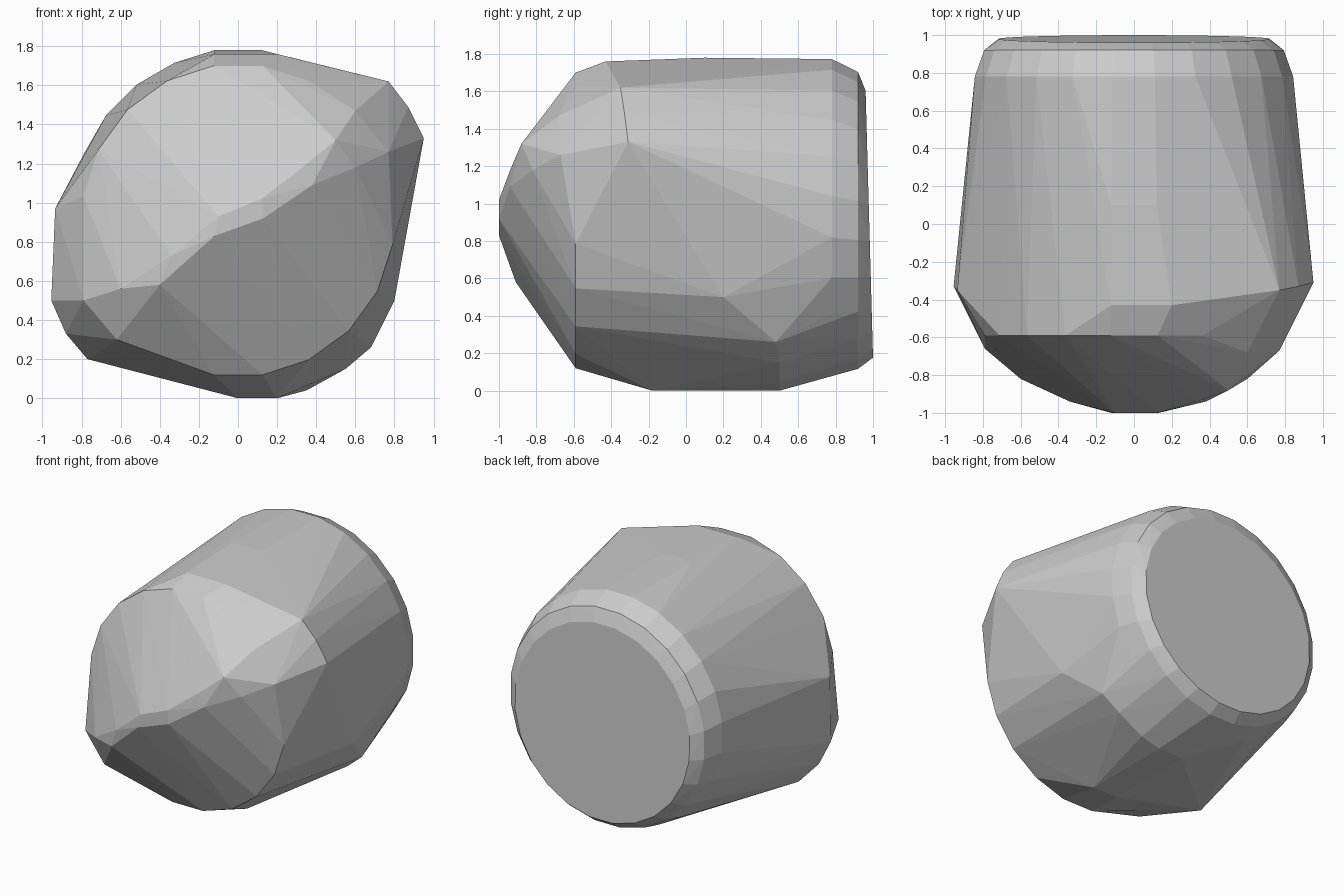
import bpy, bmesh
from math import sin, cos, pi

CZ = 0.91


def ring(y, r, n=20, tilt=0.0, drop=0.0, phase=0.5):
    """Circle of points around the y axis, optionally leaning in z."""
    pts = []
    for i in range(n):
        a = 2 * pi * (i + phase) / n
        pts.append((r * cos(a), y + tilt * sin(a), CZ + drop + r * sin(a)))
    return pts


points = []
# front rim
points += ring(-0.59, 0.80)
# rounded back rim and the back face
points += ring(0.78, 0.85, 24, drop=0.02)
points += ring(0.92, 0.80, 24, drop=0.0)
points += ring(0.98, 0.72, 24, tilt=-0.02, drop=-0.02)
# upper shoulder
points += [(-0.12, -0.43, 1.76), (0.2, -0.43, 1.76), (0.12, 0.1, 1.78), (-0.12, 0.1, 1.78)]
# rounded front ridge running diagonally
points += [
    (-0.12, -1, 0.83), (-0.1, -1, 0.93), (0.13, -1, 0.92), (0.12, -1, 1.02),
    (0.38, -0.94, 1.09), (0.33, -0.94, 1.18), (0.6, -0.82, 1.18), (0.5, -0.88, 1.32),
    (0.77, -0.67, 1.26), (0.6, -0.68, 1.47),
    (-0.4, -0.91, 0.58), (-0.34, -0.94, 0.73), (-0.6, -0.82, 0.56),
    (-0.62, -0.68, 0.3), (-0.79, -0.66, 0.5)]
# side corners
points += [
    (0.95, -0.31, 1.33), (0.77, -0.35, 1.62), (0.87, -0.33, 1.49),
    (-0.955, -0.33, 0.5), (-0.77, -0.22, 0.2), (-0.88, -0.3, 0.33),
    (-0.935, -0.35, 0.97)]
# base and lower right belly
points += [
    (0, -0.18, 0), (0.2, -0.18, 0), (0.2, 0.5, 0), (0, 0.5, 0),
    (0.35, 0.5, 0.04), (0.55, 0.5, 0.15), (0.68, 0.48, 0.26), (0.8, 0.2, 0.5)]

# wrap everything in one convex faceted shell
bm = bmesh.new()
for p in points:
    bm.verts.new((p[0], max(-1, min(1, p[1])), p[2]))
res = bmesh.ops.convex_hull(bm, input=bm.verts)
bmesh.ops.delete(bm, geom=[v for v in bm.verts if not v.link_faces], context='VERTS')
bmesh.ops.recalc_face_normals(bm, faces=bm.faces)
mesh = bpy.data.meshes.new("faceted_stone")
bm.to_mesh(mesh)
bm.free()
stone = bpy.data.objects.new("faceted_stone", mesh)
bpy.context.collection.objects.link(stone)
